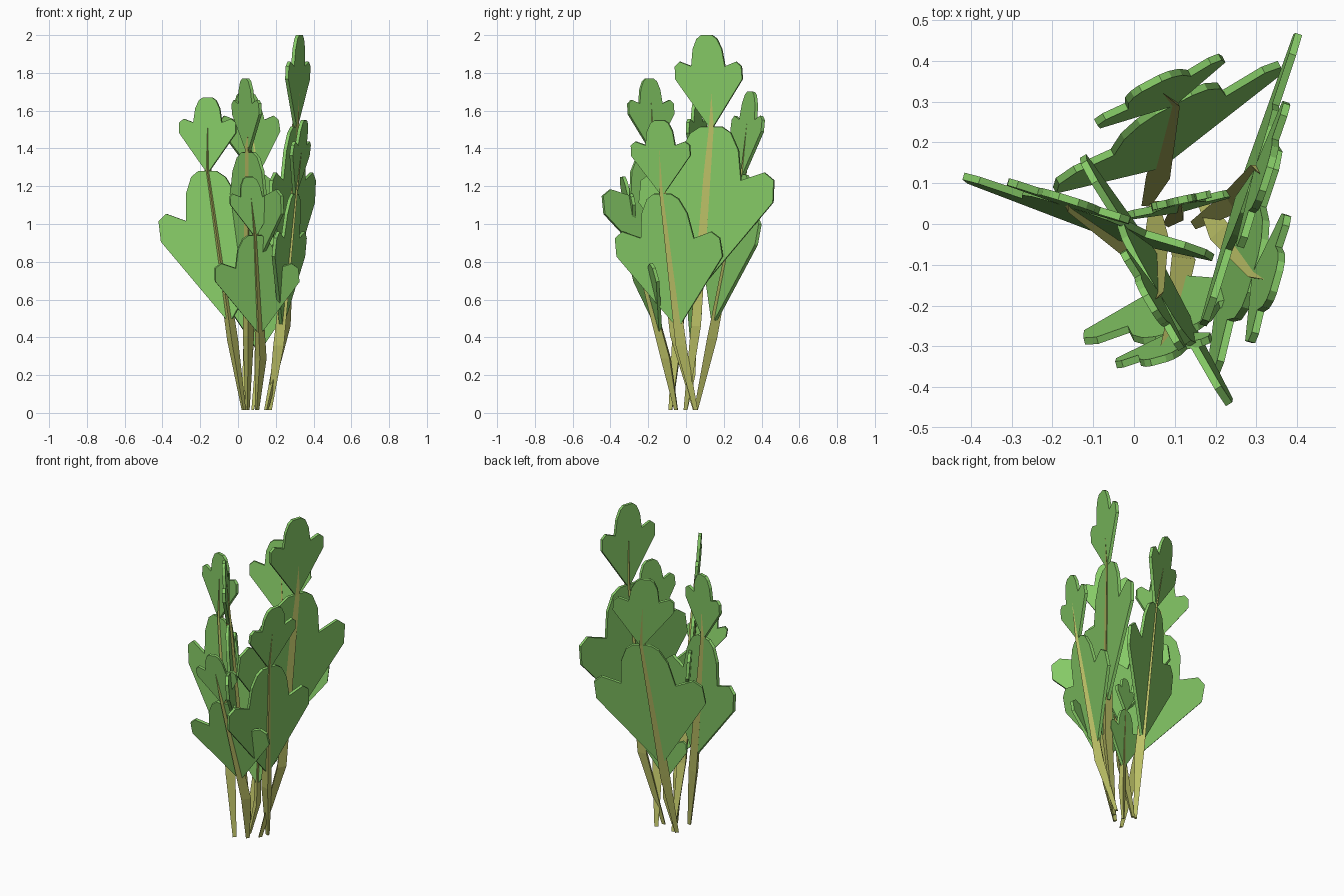
import bpy, bmesh, math
from mathutils import Vector as V

if "Cube" in bpy.data.objects:
    bpy.data.objects.remove(bpy.data.objects["Cube"])


def mat(name, col):
    m = bpy.data.materials.new(name)
    m.diffuse_color = (*col, 1)
    m.use_nodes = True
    m.node_tree.nodes["Principled BSDF"].inputs["Base Color"].default_value = m.diffuse_color
    return m


LEAF = mat("leaf green", (0.24, 0.60, 0.135))
STEM = mat("stem olive", (0.53, 0.56, 0.14))

# right half of the three-lobed leaf outline: (across, along)
HALF = [(0.06, 0), (1, 0.52), (0.99, 0.66), (0.84, 0.71),
        (0.5, 0.66), (0.43, 0.85), (0.3, 0.96), (0.16, 1)]
OUTLINE = HALF + [(-u, v) for u, v in reversed(HALF)]


def finish(bm, name, m):
    bmesh.ops.recalc_face_normals(bm, faces=bm.faces)
    me = bpy.data.meshes.new(name)
    bm.to_mesh(me)
    bm.free()
    me.materials.append(m)
    bpy.context.collection.objects.link(bpy.data.objects.new(name, me))


def leaf(name, base, tip, side, thick=0.018):
    """Flat lobed plate from base to tip; side = reach of one lobe."""
    axis = tip - base
    n = axis.cross(side).normalized() * thick
    bm = bmesh.new()
    f = bm.faces.new([bm.verts.new(base + axis * v + side * u - n / 2)
                      for u, v in OUTLINE])
    r = bmesh.ops.extrude_face_region(bm, geom=[f], use_keep_orig=True)
    bmesh.ops.translate(bm, vec=n, verts=[g for g in r["geom"]
                                          if isinstance(g, bmesh.types.BMVert)])
    finish(bm, name, LEAF)


def stem(name, pts, scale):
    """Three-sided tube, thickest at its lower bend."""
    bm = bmesh.new()
    out = math.atan2(pts[-1].y - pts[0].y, pts[-1].x - pts[0].x)
    rings = []
    for p, r in zip(pts, (0.013, 0.034, 0.021, 0.007)):
        angles = [out + math.tau * k / 3 for k in range(3)]
        rings.append([bm.verts.new(p + V((math.cos(a), math.sin(a), 0)) * r * scale)
                      for a in angles])
    for a, b in zip(rings, rings[1:]):
        for i in range(3):
            j = (i + 1) % 3
            bm.faces.new((a[i], a[j], b[j], b[i]))
    bm.faces.new(rings[0])
    bm.faces.new(rings[-1])
    finish(bm, name, STEM)


def sprig(name, root, bend, neck, tip, side, low, small=0.5, scale=1.0):
    """Bent stem, big leaf from height low up to the neck, small leaf above."""
    neck, tip, side = V(neck), V(tip), V((*side, 0))
    root = V((*root, 0.015))
    bend = V((*bend, 0.23 * tip.z))
    base = bend.lerp(neck, (low - bend.z) / (neck.z - bend.z))
    stem(name + "_stem", [root, bend, neck, neck.lerp(tip, 0.8)], scale)
    leaf(name + "_big_leaf", base, neck, side)
    leaf(name + "_small_leaf", neck, tip, side * small)


sprig("left", (0.03, -0.08), (-0.03, -0.04), (-0.16, 0.05, 1.28), (-0.16, 0.06, 1.67), (0.3, -0.095), 0.5)
sprig("back", (0.03, 0.05), (0.06, 0.13), (0.095, 0.3, 1.26), (0.04, 0.345, 1.7), (0.275, 0.145), 0.49, 0.56)
sprig("tall", (0.15, 0), (0.25, 0.06), (0.305, 0.135, 1.515), (0.325, 0.11, 2), (0.115, 0.355), 0.68)
sprig("right", (0.17, 0.05), (0.22, -0.03), (0.3, -0.125, 1.16), (0.35, -0.14, 1.55), (0.08, 0.28), 0.47, 0.56)
sprig("front", (0.1, -0.05), (0.12, -0.1), (0.09, -0.275, 0.94), (0.06, -0.335, 1.25), (0.222, 0.06), 0.43, 0.52)
sprig("front_tall", (0.05, 0.05), (0.055, -0.05), (0.055, -0.175, 1.38), (0.04, -0.195, 1.77), (0.18, -0.3), 0.7, 0.4)
sprig("low", (0.08, 0), (0.11, 0.03), (0.11, 0.055, 0.68), (0.12, 0.06, 0.88), (0.13, 0.028), 0.33, 0.56, 0.7)
